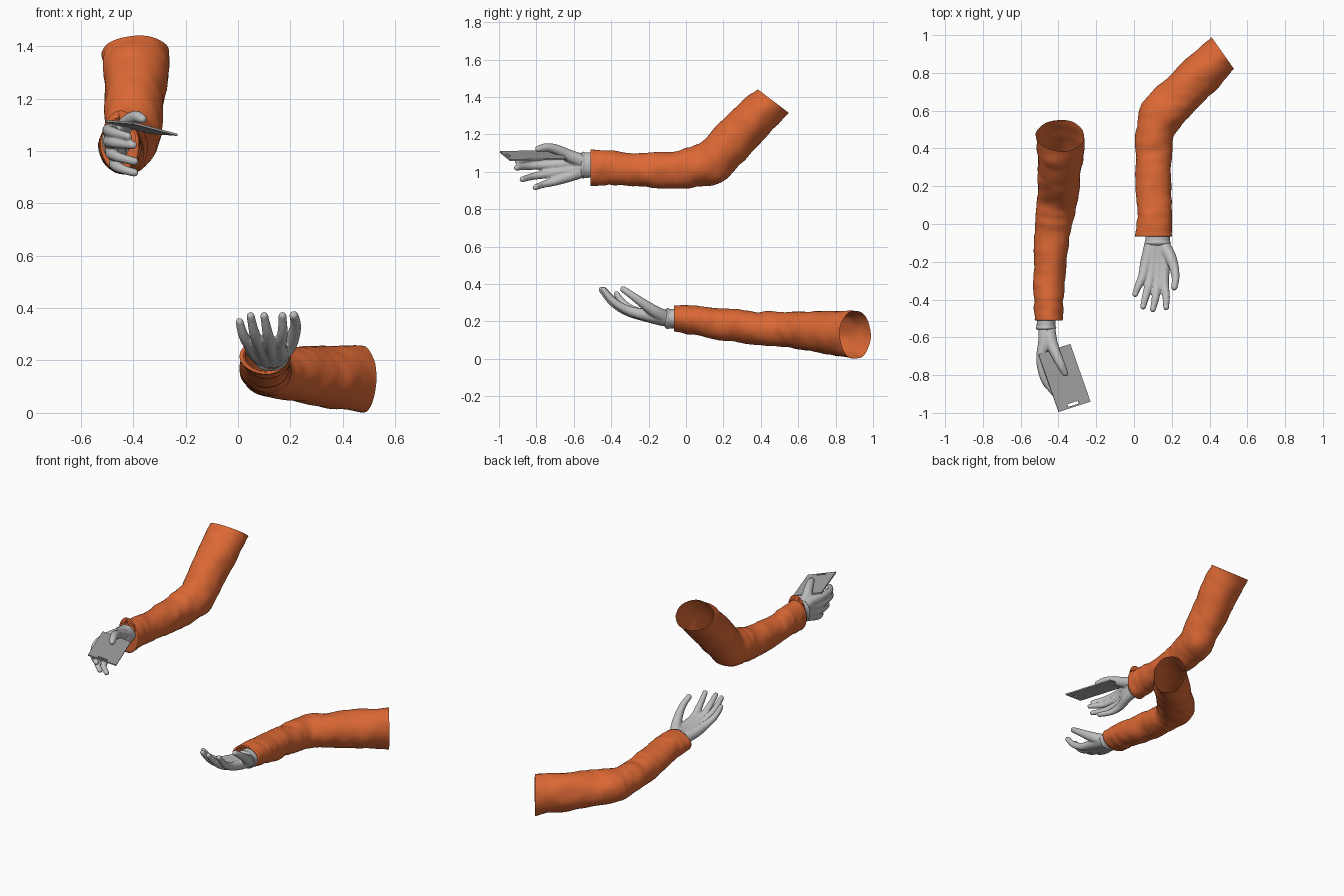
import bpy, bmesh, math
from mathutils import Vector, noise

cube = bpy.data.objects.get("Cube")
if cube:
    bpy.data.objects.remove(cube)


def material(name, rgb):
    mat = bpy.data.materials.new(name)
    mat.use_nodes = True
    mat.diffuse_color = (*rgb, 1)
    mat.node_tree.nodes["Principled BSDF"].inputs["Base Color"].default_value = (*rgb, 1)
    return mat


ORANGE = material("orange_cloth", (0.72, 0.14, 0.035))
GREY = material("pale_grey_glove", (0.52, 0.52, 0.52))
CARD = material("mid_grey_card", (0.38, 0.38, 0.38))


def finish(bm, name, mat, smooth=True):
    bmesh.ops.recalc_face_normals(bm, faces=bm.faces)
    mesh = bpy.data.meshes.new(name)
    bm.to_mesh(mesh)
    bm.free()
    mesh.materials.append(mat)
    for poly in mesh.polygons:
        poly.use_smooth = smooth
    obj = bpy.data.objects.new(name, mesh)
    bpy.context.collection.objects.link(obj)
    return obj


def spline(rows, steps):
    """Smooth interpolation through rows of numbers."""
    out = []
    for i in range(len(rows) - 1):
        a, b, c, d = (rows[max(0, min(len(rows) - 1, i + k))] for k in (-1, 0, 1, 2))
        for s in range(steps):
            t = s / steps
            out.append([q + t / 2 * (r - p + t * (2 * p - 5 * q + 4 * r - w + t * (3 * (q - r) + w - p)))
                        for p, q, r, w in zip(a, b, c, d)])
    return out + [list(rows[-1])]


def tube(name, rows, place, mat, wrinkle=0.0, steps=10, sides=40):
    """Loft ellipses; a row is edge point, opposite edge point, depth centre, depth radius."""
    bm = bmesh.new()
    rings, dist, last = [], 0, None
    data = [(r, 1.0, 0.0) for r in spline(rows, steps)]
    if wrinkle:
        # turned-in hem at the hand end
        data = [(rows[0], 0.82, 0.05), (rows[0], 0.86, 0.0)] + data
    for row, scale, back in data:
        p, q, mid, rad = Vector(row[0:2]), Vector(row[2:4]), row[4], row[5]
        centre, half = (p + q) / 2 + Vector((0, back)), (p - q) / 2 * scale
        if last is not None and scale == 1:
            dist += (centre - last).length
        last = centre
        # stitched groove behind the hem
        groove = 1 - (0.045 * math.exp(-((dist - 0.1) / 0.014) ** 2) if wrinkle else 0)
        ring = []
        for k in range(sides):
            a = math.tau * k / sides
            e = centre + half * math.cos(a) * groove
            co = Vector(place(e, mid + rad * scale * groove * math.sin(a)))
            axis = Vector(place(centre, mid))
            fold = noise.noise(co * 9) + 0.6 * noise.noise(Vector((co.x * 8, co.y * 24, co.z * 14)))
            co += (co - axis).normalized() * wrinkle * fold
            ring.append(bm.verts.new(co))
        rings.append(ring)
    for r0, r1 in zip(rings, rings[1:]):
        for k in range(sides):
            n = (k + 1) % sides
            bm.faces.new((r0[k], r0[n], r1[n], r1[k]))
    return finish(bm, name, mat)


def hand(name, digits):
    """Fuse tapering chains of balls, wrist to fingertip, into one glove."""
    bm = bmesh.new()
    for chain in digits:
        for x, y, z, r in spline(chain, 9):
            ball = bmesh.ops.create_icosphere(bm, subdivisions=2, radius=r)
            bmesh.ops.translate(bm, verts=ball["verts"], vec=(x, y, z))
    obj = finish(bm, name, GREY)
    remesh = obj.modifiers.new("fuse", "REMESH")
    remesh.mode = "VOXEL"
    remesh.voxel_size = 0.005
    remesh.use_smooth_shade = True
    soft = obj.modifiers.new("soften", "SMOOTH")
    soft.factor = 0.5
    soft.iterations = 4


def side_plane(e, depth):
    return (depth, e.x, e.y)


def top_plane(e, depth):
    return (e.x, e.y, depth)


# Right sleeve: upper and lower edges in side profile, then x centre and radius
tube("right_sleeve", [
    (-.51, 1.12, -.51, .925, -.452, .073),
    (-.4, 1.112, -.4, .928, -.45, .077),
    (-.25, 1.1, -.25, .92, -.447, .084),
    (-.08, 1.11, -.1, .912, -.436, .092),
    (.02, 1.132, .06, .917, -.42, .1),
    (.09, 1.165, .185, .94, -.405, .106),
    (.18, 1.26, .29, 1.04, -.397, .112),
    (.28, 1.365, .42, 1.18, -.392, .12),
    (.385, 1.44, .55, 1.315, -.387, .128)], side_plane, ORANGE, 0.008)

# Left sleeve: outer and inner edges in plan, then z centre and radius
tube("left_sleeve", [
    (.01, -.065, .205, -.065, .218, .068),
    (.014, .05, .2, .05, .206, .08),
    (.01, .2, .2, .2, .185, .086),
    (.007, .35, .2, .35, .168, .089),
    (.012, .52, .205, .45, .158, .092),
    (.035, .635, .245, .51, .154, .096),
    (.13, .735, .335, .61, .146, .106),
    (.27, .87, .43, .71, .137, .117),
    (.41, .99, .53, .82, .13, .127)], top_plane, ORANGE, 0.008)

# Glove wrist bands
tube("right_wrist_band", [
    (-.46, 1.103, -.46, .968, -.464, .05),
    (-.535, 1.103, -.535, .968, -.465, .05),
    (-.55, 1.108, -.55, .963, -.465, .054),
    (-.562, 1.098, -.562, .975, -.466, .047)], side_plane, GREY, steps=4)
tube("left_wrist_band", [
    (.06, -.02, .19, -.02, .215, .052),
    (.06, -.085, .19, -.085, .215, .052),
    (.055, -.1, .195, -.1, .215, .056),
    (.065, -.113, .185, -.113, .215, .046)], top_plane, GREY, steps=4)

# Right hand, thumb uppermost: index, middle, ring, little, thumb
hand("right_hand", [
    [(-.465, -.53, 1.055, .042), (-.475, -.62, 1.075, .034), (-.493, -.72, 1.078, .026),
     (-.475, -.82, 1.07, .021), (-.42, -.9, 1.055, .016)],
    [(-.465, -.53, 1.045, .045), (-.475, -.63, 1.042, .034), (-.49, -.73, 1.036, .026),
     (-.465, -.84, 1.03, .021), (-.4, -.905, 1.022, .016)],
    [(-.465, -.53, 1.025, .045), (-.47, -.62, 1.008, .034), (-.482, -.72, .992, .026),
     (-.455, -.815, .976, .02), (-.395, -.875, .96, .016)],
    [(-.465, -.53, 1.015, .04), (-.462, -.62, .978, .032), (-.468, -.7, .95, .025),
     (-.445, -.765, .932, .019), (-.395, -.805, .917, .016)],
    [(-.455, -.55, 1.055, .04), (-.437, -.63, 1.088, .034), (-.412, -.69, 1.118, .028),
     (-.387, -.745, 1.13, .024), (-.365, -.79, 1.122, .018)]])

# Left hand, palm up
hand("left_hand", [
    [(.15, -.1, .215, .04), (.16, -.2, .232, .034), (.16, -.305, .258, .026),
     (.17, -.385, .305, .021), (.17, -.442, .37, .016)],
    [(.135, -.1, .215, .046), (.13, -.2, .228, .035), (.122, -.315, .255, .026),
     (.113, -.395, .303, .021), (.1, -.452, .37, .016)],
    [(.11, -.1, .215, .046), (.1, -.2, .228, .035), (.083, -.305, .256, .026),
     (.063, -.38, .303, .021), (.048, -.438, .37, .016)],
    [(.095, -.1, .215, .04), (.066, -.2, .232, .033), (.045, -.28, .258, .025),
     (.02, -.335, .298, .02), (.006, -.372, .347, .016)],
    [(.15, -.11, .22, .04), (.19, -.17, .255, .033), (.213, -.235, .3, .026),
     (.22, -.29, .34, .021), (.213, -.335, .372, .018)]])

# Held card with a slot through its front end
corner = Vector((-.505, -.69, 1.118))
across, along = Vector((.168, .055, -.045)), Vector((.107, -.305, -.008))
bm = bmesh.new()
grid = [[bm.verts.new(corner + across * u + along * v) for u in (0, .32, .66, 1)]
        for v in (0, .925, .97, 1)]
for i in range(3):
    for j in range(3):
        if (i, j) != (1, 1):
            bm.faces.new((grid[i][j], grid[i][j + 1], grid[i + 1][j + 1], grid[i + 1][j]))
shell = bmesh.ops.extrude_face_region(bm, geom=bm.faces[:], use_keep_orig=True)
bmesh.ops.translate(bm, vec=across.cross(along).normalized() * 0.008,
                    verts=[g for g in shell["geom"] if isinstance(g, bmesh.types.BMVert)])
finish(bm, "held_card", CARD, smooth=False)
